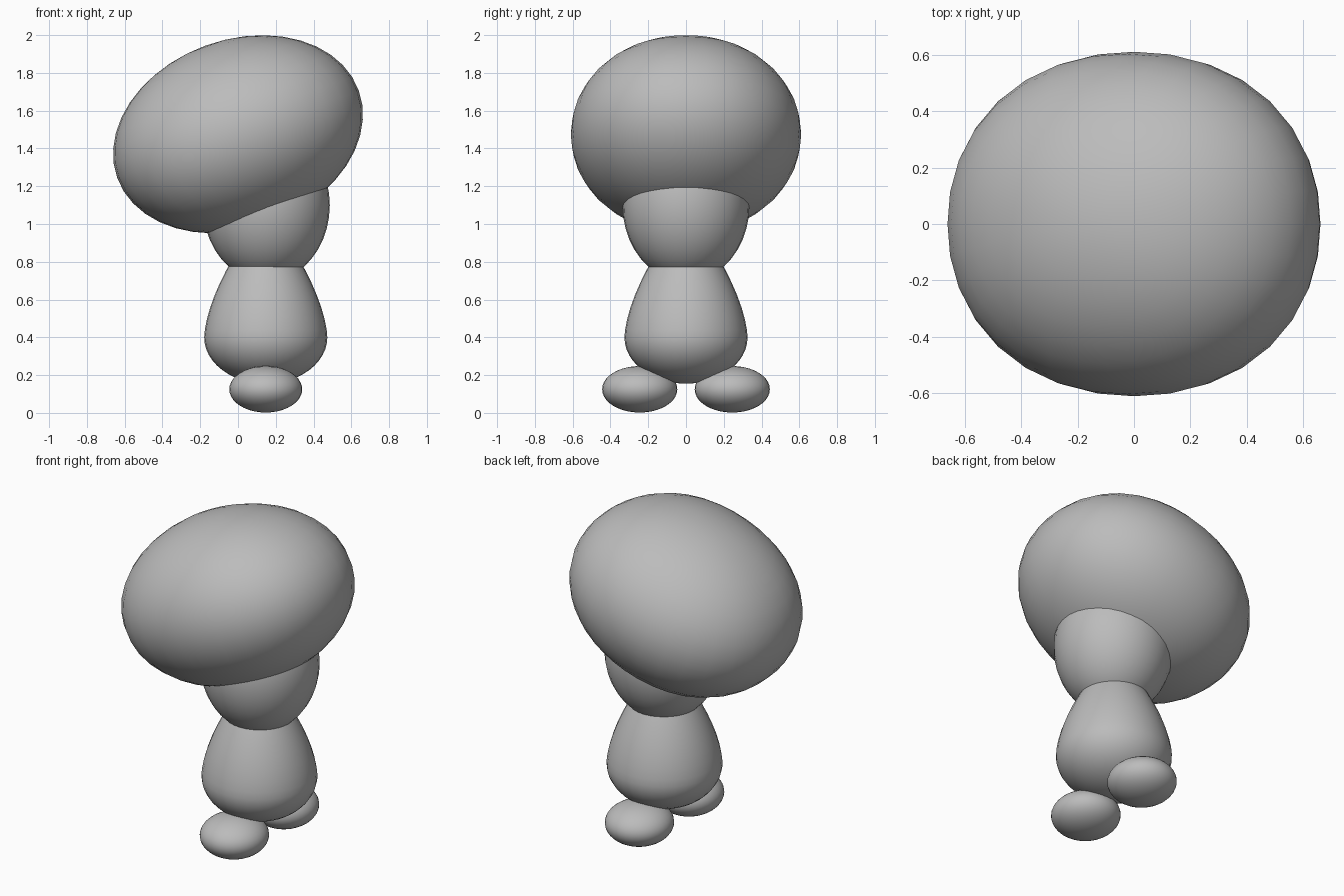
import bpy
import bmesh
import math

cube = bpy.data.objects.get("Cube")
if cube:
    bpy.data.objects.remove(cube, do_unlink=True)

CENTER_X = 0.147  # body, neck and feet stand off-centre under the tilted head

grey = bpy.data.materials.new("plain_grey")
grey.use_nodes = True
color = (0.5, 0.5, 0.5, 1)
grey.diffuse_color = color
grey.node_tree.nodes["Principled BSDF"].inputs["Base Color"].default_value = color


def add_part(name, bm, location, tilt=0):
    """Turn a bmesh into a smooth grey object."""
    bmesh.ops.recalc_face_normals(bm, faces=bm.faces)
    for face in bm.faces:
        face.smooth = True
    mesh = bpy.data.meshes.new(name)
    bm.to_mesh(mesh)
    bm.free()
    mesh.materials.append(grey)
    obj = bpy.data.objects.new(name, mesh)
    obj.location = location
    obj.rotation_euler.y = math.radians(tilt)
    bpy.context.collection.objects.link(obj)


def ellipsoid(name, location, radii, tilt=0, squareness=2):
    """Ellipsoid whose round cross-section can be made slightly square."""
    bm = bmesh.new()
    bmesh.ops.create_uvsphere(bm, u_segments=32, v_segments=20, radius=1)
    for v in bm.verts:
        ring = math.hypot(v.co.x, v.co.y)
        if ring > 1e-4:
            power = (abs(v.co.x) ** squareness + abs(v.co.y) ** squareness) ** (1 / squareness)
            v.co.xy *= ring / power
        v.co.x *= radii[0]
        v.co.y *= radii[1]
        v.co.z *= radii[2]
    add_part(name, bm, location, tilt)


# Large tilted head
ellipsoid("head", (0, 0, 1.475), (0.68, 0.61, 0.5), tilt=-20, squareness=2.12)

# Rounded neck between head and body
ellipsoid("neck", (CENTER_X + 0.003, 0, 1.1), (0.336, 0.336, 0.405))

# Feet, one on each side of the body
for name, side in (("front_foot", -1), ("back_foot", 1)):
    ellipsoid(name, (CENTER_X, 0.245 * side, 0.125), (0.193, 0.199, 0.123))

# Pear-shaped body: round underside, tapering shoulders, closed inside the neck
bm = bmesh.new()
bmesh.ops.create_uvsphere(bm, u_segments=32, v_segments=24, radius=1)
for v in bm.verts:
    ring = math.hypot(v.co.x, v.co.y)
    if v.co.z > 0:
        height = 0.675 * (1 - ring ** 1.3) ** 0.625
        v.co.z = height
        taper = 1 - (height / 0.675) ** 1.6
        if ring > 1e-4:
            v.co.xy *= taper / ring
    else:
        v.co.z *= 0.245
    v.co.xy *= 0.326
add_part("body", bm, (CENTER_X, 0, 0.4))
